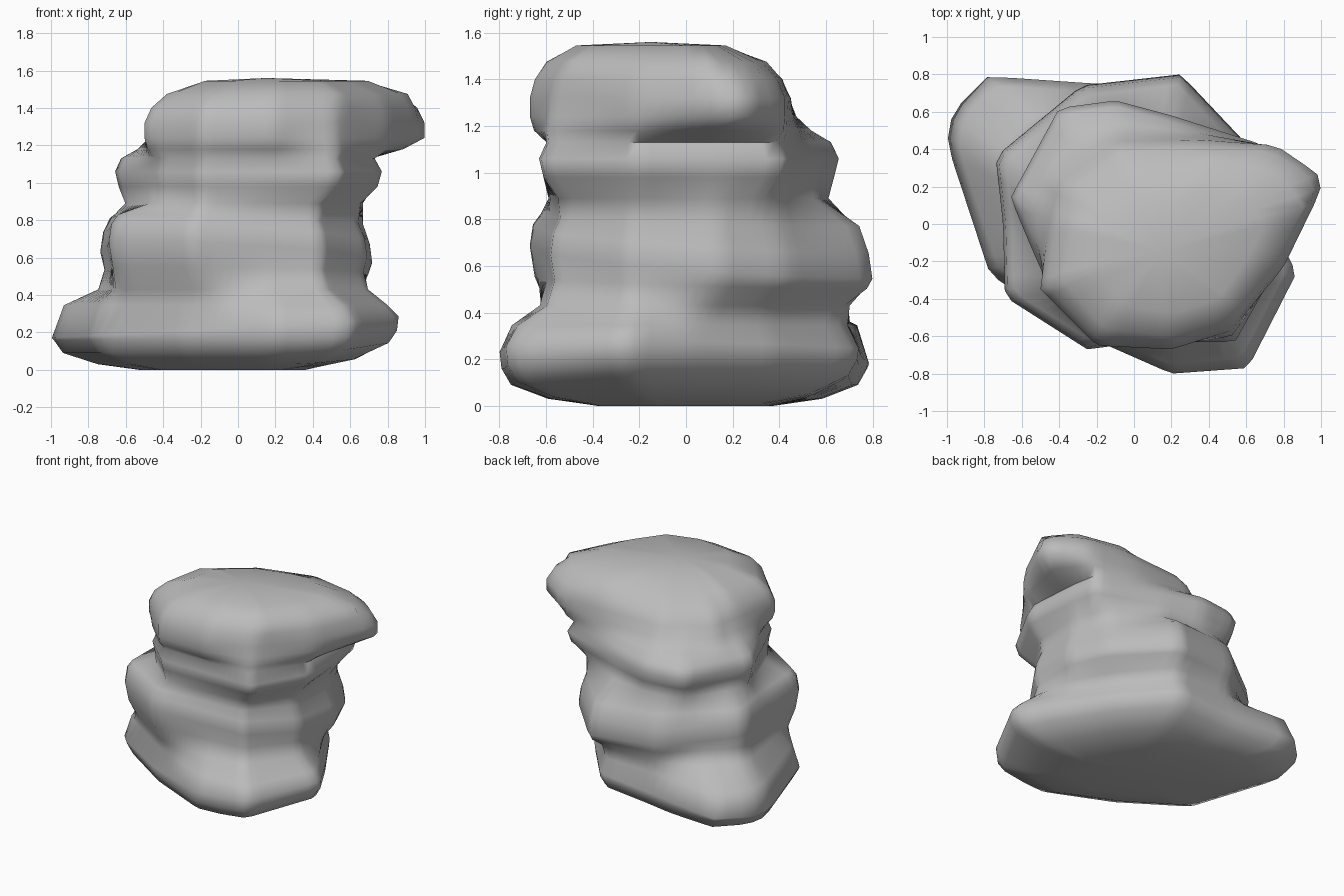
import bpy, bmesh, math
from mathutils import Vector

if "Cube" in bpy.data.objects:
    bpy.data.objects.remove(bpy.data.objects["Cube"])

N = 80
AX, AY = .1, -.1   # upright axis the stones are lofted around

# Outline of each stacked stone, seen from above
base = [(-1, .43), (-.97, .6), (-.78, .79), (-.2, .75), (.2, .74), (.5, .38), (.72, .02),
        (.87, -.26), (.61, -.77), (.2, -.8), (-.3, -.58), (-.77, -.27)]
lower = [(-.74, .36), (-.28, .74), (.25, .8), (.6, .43), (.72, .15), (.69, -.25),
         (.45, -.58), (-.25, -.67), (-.69, -.39), (-.7, 0)]
upper = [(-.66, .14), (-.4, .62), (-.1, .66), (.2, .58), (.7, .42), (.74, .2), (.77, -.22),
         (.54, -.63), (-.2, -.63), (-.42, -.42), (-.56, -.1)]
cap = [(-.5, -.35), (-.2, -.65), (.2, -.67), (.52, -.57), (.8, -.23), (1, .18), (.98, .27),
       (.76, .42), (.35, .45), (-.1, .44), (-.4, .22), (-.46, -.02)]
crown = [(-.38, -.3), (-.16, -.56), (.2, -.6), (.54, -.5), (.76, -.2), (.91, .1), (.76, .28),
         (.4, .35), (0, .24), (-.32, 0)]


def ring(poly, s=1, cx=0, cy=0):
    """Distance from the axis to the scaled outline at N even angles."""
    axis = Vector((AX, AY))
    pts = [Vector((cx + (x - cx) * s, cy + (y - cy) * s)) - axis for x, y in poly]
    out = []
    for i in range(N):
        a = 2 * math.pi * i / N
        d = Vector((math.cos(a), math.sin(a)))
        best = 0.03
        for p, q in zip(pts, pts[1:] + pts[:1]):
            e = q - p
            den = d.x * e.y - d.y * e.x
            if abs(den) < 1e-9:
                continue
            t = (p.x * e.y - p.y * e.x) / den
            u = (p.x * d.y - p.y * d.x) / den
            if t > 0 and -1e-6 <= u <= 1 + 1e-6:
                best = max(best, t)
        out.append(best)
    return out


def waist(a, b, s):
    return [(.5 * min(p, q) + .25 * (p + q)) * s for p, q in zip(ring(a), ring(b))]


def mix(a, b, t):
    return [p + (q - p) * t for p, q in zip(ring(a), ring(b))]


def cover(a, b, t):
    """Blend of two outlines that never falls inside the second."""
    return [max(q, p + (q - p) * t) for p, q in zip(ring(a), ring(b))]


# Height, tilt in x and y, lift of the back right, and outline of every ring
rings = [
    (.00, 0, 0, 0, ring(base, .48, -.1, 0)), (.03, 0, 0, .05, ring(base, .74, -.05, 0)),
    (.09, 0, 0, .08, ring(base, .94)), (.16, 0, 0, .07, ring(base, .99)),
    (.22, .05, 0, .03, ring(base)), (.345, 0, 0, 0, ring(base, .935)),
    (.43, 0, 0, 0, waist(base, lower, .94)),
    (.53, -.02, -.03, 0, ring(lower, .97)), (.62, -.05, -.08, 0, ring(lower)),
    (.72, -.05, -.07, 0, ring(lower, .98)), (.80, -.03, -.03, 0, ring(lower, .93)),
    (.89, 0, 0, 0, waist(lower, upper, .91)),
    (.98, 0, 0, 0, ring(upper, .97)), (1.06, 0, 0, 0, ring(upper)),
    (1.13, 0, 0, 0, ring(upper, .95)), (1.18, 0, 0, 0, mix(upper, cap, .55)),
    (1.24, 0, 0, 0, cover(upper, cap, .85)), (1.32, 0, 0, 0, ring(cap)),
    (1.40, 0, 0, 0, mix(cap, crown, .3)), (1.475, 0, 0, 0, ring(crown)),
    (1.545, 0, 0, 0, ring(crown, .68, .25, -.2)),
]

# Rock stack: loft the rings, closed by a centre point at both ends
bm = bmesh.new()
loops = []
for z, kx, ky, lift, rr in rings:
    loop = []
    for i, r in enumerate(rr):
        a = 2 * math.pi * i / N
        x, y = AX + r * math.cos(a), AY + r * math.sin(a)
        loop.append(bm.verts.new((x, y, z + kx * x + ky * y + lift * max(0, x + .5 * y))))
    loops.append(loop)
for a, b in zip(loops, loops[1:]):
    for i in range(N):
        j = (i + 1) % N
        bm.faces.new((a[i], a[j], b[j], b[i]))
bottom = bm.verts.new((-.08, 0, 0))
top = bm.verts.new((.15, -.15, 1.56))
for i in range(N):
    j = (i + 1) % N
    bm.faces.new((loops[0][j], loops[0][i], bottom))
    bm.faces.new((loops[-1][i], loops[-1][j], top))
bmesh.ops.recalc_face_normals(bm, faces=bm.faces)
mesh = bpy.data.meshes.new("rock_stack")
bm.to_mesh(mesh)
bm.free()
rock = bpy.data.objects.new("rock_stack", mesh)
bpy.context.collection.objects.link(rock)

# Plain stone grey
stone = bpy.data.materials.new("stone_grey")
stone.diffuse_color = (.5, .5, .5, 1)
stone.use_nodes = True
stone.node_tree.nodes["Principled BSDF"].inputs["Base Color"].default_value = stone.diffuse_color
mesh.materials.append(stone)

bpy.context.view_layer.objects.active = rock
rock.select_set(True)
bpy.ops.object.shade_smooth_by_angle(angle=math.radians(75))
